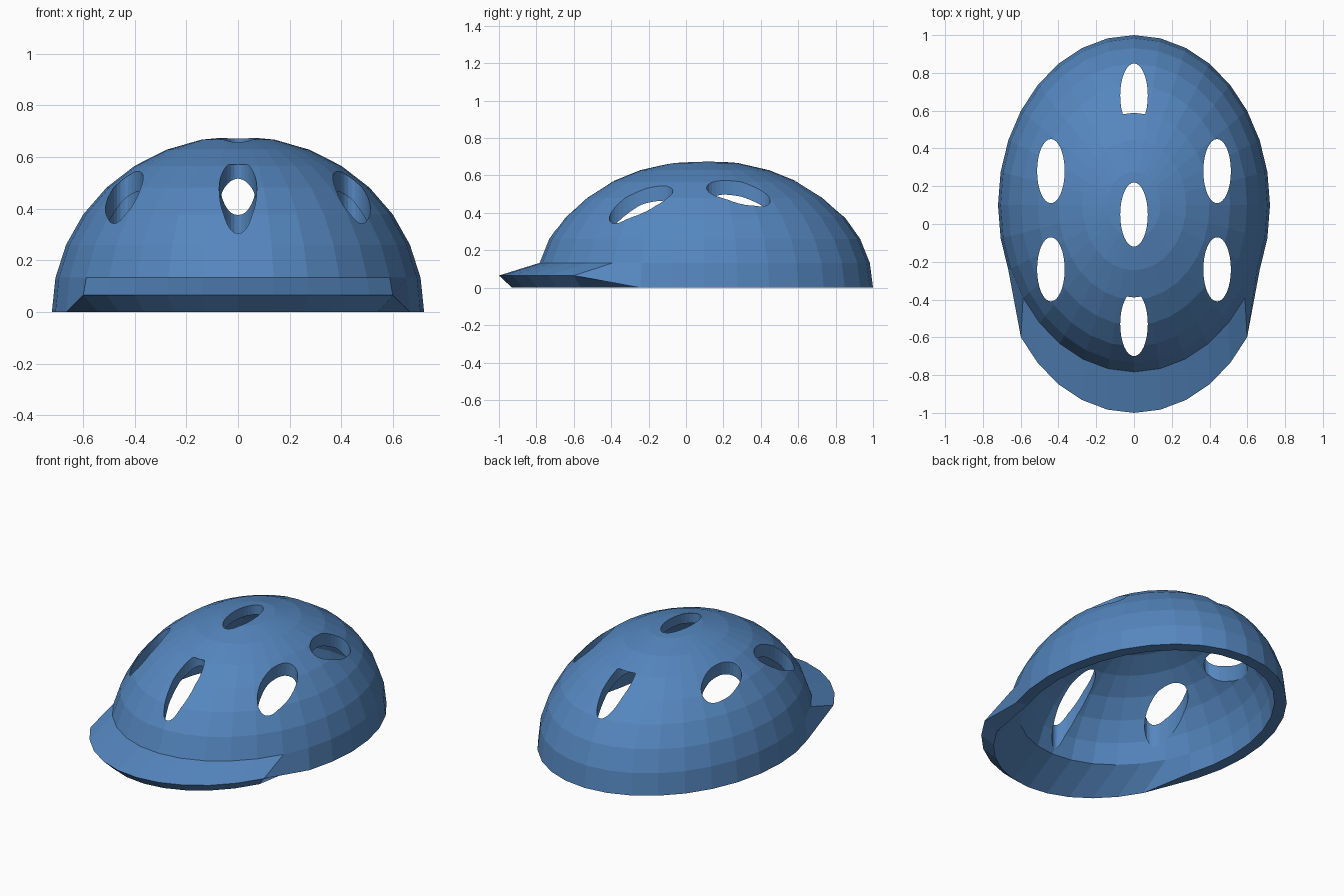
import bpy, bmesh, math

if "Cube" in bpy.data.objects:
    bpy.data.objects.remove(bpy.data.objects["Cube"])

SEG, RINGS = 32, 8
CY = 0.1                      # dome centre in y
STEP = math.radians(11.25)


def make_object(name, bm):
    bmesh.ops.recalc_face_normals(bm, faces=bm.faces)
    mesh = bpy.data.meshes.new(name)
    bm.to_mesh(mesh)
    bm.free()
    obj = bpy.data.objects.new(name, mesh)
    bpy.context.collection.objects.link(obj)
    return obj


def dome(bm, rx, ry, rz, lip_z):
    """Half ellipsoid; the front of its lowest ring is pulled out as a visor."""
    rings = []
    for j in range(RINGS):
        row = []
        for i in range(SEG):
            a, r = i * STEP, math.cos(j * STEP)
            x, y, z = rx * r * math.sin(a), CY - ry * r * math.cos(a), rz * math.sin(j * STEP)
            if j == 0 and min(i, SEG - i) <= 5:
                y, z = y - 0.2, lip_z
            row.append(bm.verts.new((x, y, z)))
        rings.append(row)
    top = bm.verts.new((0, CY, rz))
    for lo, hi in zip(rings, rings[1:]):
        for i in range(SEG):
            k = (i + 1) % SEG
            bm.faces.new((lo[i], lo[k], hi[k], hi[i]))
    for i in range(SEG):
        bm.faces.new((rings[-1][i], rings[-1][(i + 1) % SEG], top))
    return rings[0]


# Helmet shell: outer and inner domes joined by the rim
bm = bmesh.new()
outer = dome(bm, 0.72, 0.90, 0.68, 0.065)
inner = dome(bm, 0.65, 0.83, 0.62, 0.0)
for i in range(SEG):
    k = (i + 1) % SEG
    bm.faces.new((outer[i], outer[k], inner[k], inner[i]))
helmet = make_object("helmet_shell", bm)

# Oval vent cutters: x, y, top height
vents = [(0, 0.05, 0.9), (0, -0.53, 0.57), (0, 0.68, 0.57)]
vents += [(s * 0.44, y, 0.9) for s in (-1, 1) for y in (0.28, -0.24)]
bm = bmesh.new()
for x, y, top in vents:
    low, high = [], []
    for i in range(32):
        a = i * math.tau / 32
        px, py = x + 0.073 * math.cos(a), y + 0.17 * math.sin(a)
        low.append(bm.verts.new((px, py, 0.05)))
        high.append(bm.verts.new((px, py, top)))
    for i in range(32):
        k = (i + 1) % 32
        bm.faces.new((low[i], low[k], high[k], high[i]))
    bm.faces.new(low[::-1])
    bm.faces.new(high)
cutter = make_object("vent_cutter", bm)
cutter.hide_render = True

# Cut the vents and apply
mod = helmet.modifiers.new("vents", 'BOOLEAN')
mod.operation = 'DIFFERENCE'
mod.solver = 'EXACT'
mod.object = cutter
bpy.context.view_layer.objects.active = helmet
helmet.select_set(True)
bpy.ops.object.modifier_apply(modifier=mod.name)
bpy.data.objects.remove(cutter, do_unlink=True)

# Blue material
mat = bpy.data.materials.new("blue_shell")
mat.diffuse_color = (0.09, 0.24, 0.52, 1)
mat.use_nodes = True
mat.node_tree.nodes["Principled BSDF"].inputs["Base Color"].default_value = mat.diffuse_color
helmet.data.materials.clear()
helmet.data.materials.append(mat)
